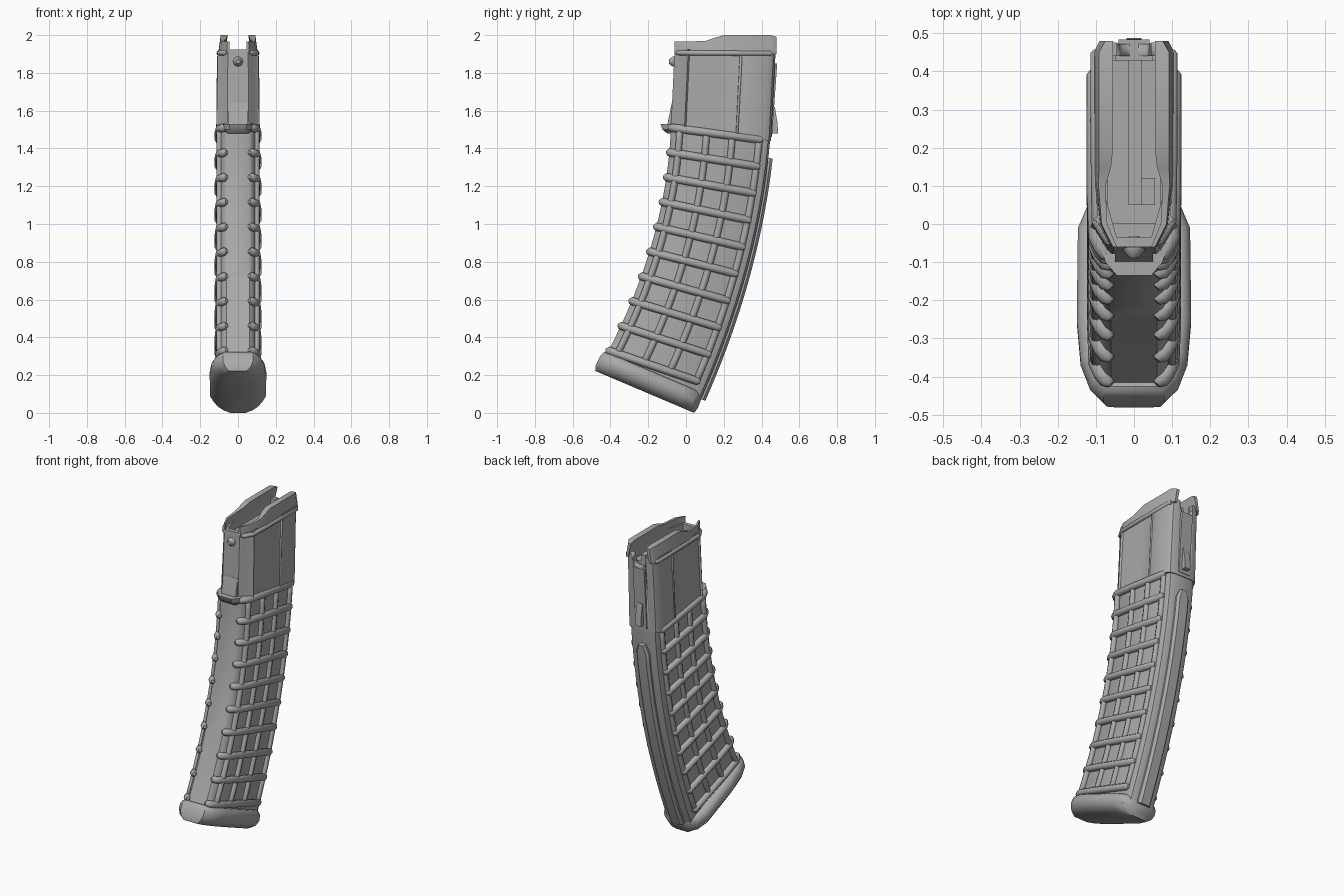
import bpy, bmesh, math
from mathutils import Vector

old = bpy.data.objects.get("Cube")
if old:
    bpy.data.objects.remove(old, do_unlink=True)

grey = bpy.data.materials.new("plain_grey")
grey.use_nodes = True
COLOUR = (0.4, 0.4, 0.4, 1)
grey.diffuse_color = COLOUR
grey.node_tree.nodes["Principled BSDF"].inputs["Base Color"].default_value = COLOUR


def finish(ob, angle=35):
    ob.data.materials.clear()
    ob.data.materials.append(grey)
    bpy.ops.object.select_all(action='DESELECT')
    ob.select_set(True)
    bpy.context.view_layer.objects.active = ob
    bpy.ops.object.shade_smooth_by_angle(angle=math.radians(angle))
    return ob


def loft(name, rings):
    """Skin closed rings of points and cap both ends."""
    bm = bmesh.new()
    loops = [[bm.verts.new(p) for p in ring] for ring in rings]
    n = len(loops[0])
    for a, b in zip(loops, loops[1:]):
        for i in range(n):
            j = (i + 1) % n
            bm.faces.new((a[i], a[j], b[j], b[i]))
    bm.faces.new(loops[0])
    bm.faces.new(loops[-1])
    bmesh.ops.recalc_face_normals(bm, faces=bm.faces)
    me = bpy.data.meshes.new(name)
    bm.to_mesh(me)
    bm.free()
    ob = bpy.data.objects.new(name, me)
    bpy.context.collection.objects.link(ob)
    return finish(ob)


def box(name, x, y, z):
    corners = [(x[0], y[0]), (x[1], y[0]), (x[1], y[1]), (x[0], y[1])]
    return loft(name, [[(a, b, h) for a, b in corners] for h in z])


def tube(name, points, r):
    """Round bar along the points with softened ends."""
    pts = [Vector(p) for p in points]
    d0, d1 = (pts[0] - pts[1]).normalized(), (pts[-1] - pts[-2]).normalized()
    path = [(pts[0] + d0 * r * .7, .45)] + [(p, 1) for p in pts] + [(pts[-1] + d1 * r * .7, .45)]
    cu = bpy.data.curves.new(name, 'CURVE')
    cu.dimensions = '3D'
    cu.bevel_depth = r
    cu.bevel_resolution = 2
    cu.use_fill_caps = True
    sp = cu.splines.new('POLY')
    sp.points.add(len(path) - 1)
    for q, (p, k) in zip(sp.points, path):
        q.co = (*p, 1)
        q.radius = k
    ob = bpy.data.objects.new(name, cu)
    bpy.context.collection.objects.link(ob)
    bpy.ops.object.select_all(action='DESELECT')
    ob.select_set(True)
    bpy.context.view_layer.objects.active = ob
    bpy.ops.object.convert(target='MESH')
    return finish(bpy.context.view_layer.objects.active, 50)


def cut(ob, cutter):
    m = ob.modifiers.new("cut", 'BOOLEAN')
    m.object = cutter
    m.solver = 'EXACT'
    cutter.hide_render = True
    cutter.hide_viewport = True


def curved(s, v, x):
    """Point on the curved body: s along it, v from front to back."""
    zf, zb = .33 + 1.18 * s, .15 + 1.29 * s
    df, db = 1.5 - zf, 1.44 - zb
    f = Vector((x, -.08 - .0455 * df - .202 * df * df, zf))
    b = Vector((x, .445 - .09 * db - .13 * db * db, zb))
    return f.lerp(b, v)


def straight(s, v, x):
    """Point on the straight upper block."""
    f = Vector((x, -.08, 1.51)).lerp(Vector((x, -.06, 1.925)), s)
    b = Vector((x, .45, 1.44)).lerp(Vector((x, .475, 1.925)), s)
    return f.lerp(b, v)


def section(place, s, half, k=1):
    return [place(s, v, x * k) for v, x in half] + [place(s, v, -x * k) for v, x in reversed(half)]


# curved body
BODY = [(0, .06), (.02, .075), (.07, .092), (.5, .097), (.93, .097), (.98, .085), (1, .06)]
loft("curved_body", [section(curved, -.08 + 1.08 * i / 24, BODY) for i in range(25)])

# raised spine along the back
RAIL = [(.97, .045), (1.02, .045), (1.045, .03)]
loft("back_rail", [section(curved, -.06 + .99 * i / 24, RAIL, .5 if i == 24 else 1) for i in range(25)])

# grip lattice on both sides
for side, label in ((1, "left"), (-1, "right")):
    for k in range(10):
        path = [(.0, .07), (.035, .085), (.09, .098), (.3, .102), (.9, .102)]
        tube(f"{label}_cross_rib_{k}", [curved(k / 9, v, side * x) for v, x in path], .022)
    for c, v in enumerate((.09, .36, .62, .89)):
        tube(f"{label}_long_rib_{c}", [curved(i / 18, v, side * .097) for i in range(19)], .018)

# upper block with cavity
UPPER = [(0, .055), (.02, .067), (.12, .098), (.135, .11), (.15, .1), (.5, .103),
         (.64, .103), (.66, .108), (.93, .108), (.98, .09), (1, .06)]
block = loft("upper_block", [section(straight, 0, UPPER, 1.04), section(straight, 1, UPPER, .97)])
cavity = loft("cavity_cutter", [[(x, y, z) for x, y in
              ((-.045, -.035), (.045, -.035), (.078, .08), (.078, .44), (-.078, .44), (-.078, .08))]
              for z in (1.7, 2.1)])
notch = tube("notch_cutter", [(0, .42, 1.89), (0, .55, 1.89)], .045)
notch_top = box("notch_top_cutter", (-.045, .045), (.42, .55), (1.89, 2.1))
for cutter in (cavity, notch, notch_top):
    cut(block, cutter)

# follower inside the mouth
box("follower", (-.07, .07), (.0, .43), (1.75, 1.87))
box("follower_ridge", (-.015, .02), (.05, .43), (1.86, 1.915))
box("follower_foot", (-.015, .055), (.05, .12), (1.86, 1.91))

# feed lips: y, inner bottom, outer bottom, inner top, outer top, height
LIPS = [(-.06, .045, .06, .045, .055, 1.965), (.0, .07, .09, .07, .085, 1.967),
        (.1, .08, .103, .075, .093, 1.968), (.15, .08, .105, .06, .092, 1.985),
        (.2, .08, .105, .055, .092, 2.0), (.45, .08, .105, .055, .092, 2.0),
        (.48, .075, .09, .055, .075, 1.99)]
for side, label in ((1, "left"), (-1, "right")):
    loft(f"{label}_feed_lip", [[(side * a, y, 1.9), (side * b, y, 1.9), (side * (b + d) / 2, y, 1.95),
                                (side * d, y, h), (side * c, y, h)] for y, a, b, c, d, h in LIPS])
    tube(f"{label}_collar_rib", [straight(.955, v, side * x) for v, x in
                                 ((.03, .065), (.13, .098), (.5, .1), (.95, .1))], .014)
    tube(f"{label}_panel_edge", [straight(s, .66, side * (.109 - .005 * s)) for s in (.04, .92)], .007)

# front stud, catch ramp and ledge
tube("front_stud", [(0, -.05, 1.86), (0, -.07, 1.86)], .027)
loft("front_ramp", [[(x, y, z) for y, z in ((-.06, 1.52), (-.1, 1.52), (-.092, 1.56), (-.075, 1.64), (-.06, 1.64))]
                    for x in (-.05, .05)])
loft("front_ledge", [[(-.09 * k, -.05, z), (-.075 * k, -.1, z), (-.045 * k, y, z), (.045 * k, y, z),
                      (.075 * k, -.1, z), (.09 * k, -.05, z)]
                     for z, y, k in ((1.48, -.1, .7), (1.5, -.125, .95), (1.53, -.135, 1))])

# back plate and catch nub
loft("back_plate", [[(-.05, .43, z), (.05, .43, z), (.04, y, z), (-.04, y, z)]
                    for z, y in ((1.46, .455), (1.85, .483))])
loft("back_catch", [[(-.02, .44, z), (.02, .44, z), (.02, y, z), (-.02, y, z)]
                    for z, y in ((1.48, .487), (1.53, .485), (1.62, .47))])

# tilted floor plate
OUTLINE = [(0, .07), (.03, .12), (.1, .147), (.36, .15), (.48, .14), (.55, .115), (.585, .08)]
TILT = math.radians(23)


def plate(n, u, x):
    c, s = math.cos(TILT), math.sin(TILT)
    return Vector((x, .05 - u * c + n * s, -.003 + u * s + n * c))


LAYERS = [(0, .97, .6), (.025, 1, .88), (.055, 1, 1), (.085, .99, 1), (.105, .965, .93), (.115, .93, .82)]
loft("floor_plate", [section(plate, n, [(.3 + (u - .3) * ku, x) for u, x in OUTLINE], kx)
                     for n, ku, kx in LAYERS])
